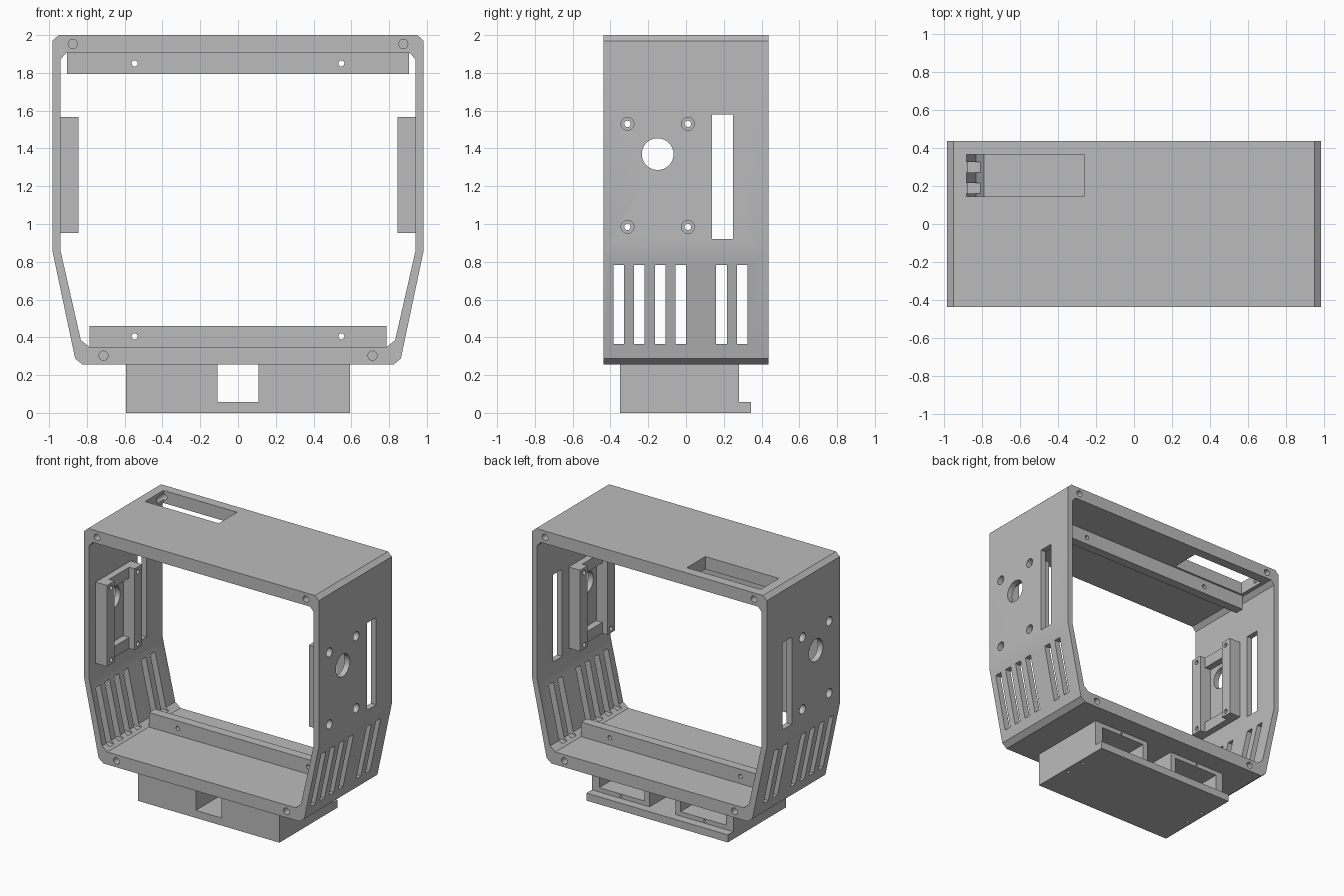
import bpy, bmesh, math
from mathutils import Matrix, Vector

if "Cube" in bpy.data.objects:
    bpy.data.objects.remove(bpy.data.objects["Cube"], do_unlink=True)

grey = bpy.data.materials.new("plain_grey")
grey.use_nodes = True
COLOUR = (0.5, 0.5, 0.5, 1)
grey.diffuse_color = COLOUR
grey.node_tree.nodes["Principled BSDF"].inputs["Base Color"].default_value = COLOUR


def finish(name, bm):
    bmesh.ops.recalc_face_normals(bm, faces=bm.faces)
    mesh = bpy.data.meshes.new(name)
    bm.to_mesh(mesh)
    bm.free()
    mesh.materials.append(grey)
    obj = bpy.data.objects.new(name, mesh)
    bpy.context.collection.objects.link(obj)
    return obj


def box(name, x, y, z):
    """Box from three (low, high) ranges."""
    bm = bmesh.new()
    bmesh.ops.create_cube(bm, size=1)
    for v in bm.verts:
        v.co = Vector([(a + b) / 2 + c * (b - a) for (a, b), c in zip((x, y, z), v.co)])
    return finish(name, bm)


def rod(axis, centre, radius, length):
    """Round cutter along one axis."""
    turn = {"X": Matrix.Rotation(math.pi / 2, 4, "Y"),
            "Y": Matrix.Rotation(math.pi / 2, 4, "X"),
            "Z": Matrix()}[axis]
    bm = bmesh.new()
    bmesh.ops.create_cone(bm, cap_ends=True, segments=32, radius1=radius, radius2=radius,
                          depth=length, matrix=Matrix.Translation(centre) @ turn)
    return finish("cutter", bm)


def prism(name, half, y0, y1):
    """Mirror a half outline in x and extrude it along y."""
    outline = half + [(-x, z) for x, z in reversed(half)]
    bm = bmesh.new()
    face = bm.faces.new([bm.verts.new((x, y0, z)) for x, z in outline])
    new = bmesh.ops.extrude_face_region(bm, geom=[face])["geom"]
    bmesh.ops.translate(bm, vec=(0, y1 - y0, 0),
                        verts=[g for g in new if isinstance(g, bmesh.types.BMVert)])
    return finish(name, bm)


def activate(obj):
    bpy.ops.object.select_all(action="DESELECT")
    obj.select_set(True)
    bpy.context.view_layer.objects.active = obj


def boolean(obj, others, operation="DIFFERENCE"):
    activate(obj)
    for other in others:
        mod = obj.modifiers.new("shape", "BOOLEAN")
        mod.operation, mod.solver, mod.object = operation, "EXACT", other
        bpy.ops.object.modifier_apply(modifier=mod.name)
        bpy.data.objects.remove(other, do_unlink=True)


def smooth(obj):
    activate(obj)
    bpy.ops.object.shade_smooth_by_angle(angle=math.radians(30))


DEPTH = 0.437
WIDE = (-1.5, 1.5)
MOUNT_Y, MOUNT_Z = (-0.31, 0.01), (0.985, 1.53)

# Ring-shaped outer frame
frame = prism("frame", [(0.95, 2), (0.983, 1.97), (0.983, 0.86), (0.862, 0.287), (0.822, 0.255)],
              -DEPTH, DEPTH)
cuts = [prism("cutter", [(0.91, 1.905), (0.94, 1.872), (0.94, 0.86), (0.832, 0.385), (0.788, 0.35)],
              -1, 1)]
# Ventilation slots, cable slots and round openings in both side walls
for y in (-0.385, -0.275, -0.165, -0.055, 0.16, 0.27):
    cuts.append(box("cutter", WIDE, (y, y + 0.056), (0.365, 0.783)))
cuts.append(box("cutter", WIDE, (0.138, 0.248), (0.92, 1.58)))
cuts.append(rod("X", (0, -0.15, 1.37), 0.084, 3))
cuts += [rod("X", (0, y, z), 0.034, 3) for y in MOUNT_Y for z in MOUNT_Z]
# Opening in the roof
cuts.append(box("cutter", (-0.88, -0.263), (0.145, 0.365), (1.88, 2.1)))
# Blind screw holes in the front and back rims
for x, z in ((0.875, 1.953), (0.712, 0.303)):
    cuts += [rod("Y", (sx * x, sy * DEPTH, z), 0.024, 0.3) for sx in (-1, 1) for sy in (-1, 1)]
boolean(frame, cuts)
smooth(frame)

# Drilled rails across the ceiling and floor
for name, half, low, high in (("top_rail", 0.905, 1.795, 1.905), ("bottom_rail", 0.787, 0.35, 0.46)):
    rail = box(name, (-half, half), (0.06, 0.13), (low, high))
    boolean(rail, [rod("Y", (x, 0, (low + high) / 2), 0.016, 1) for x in (-0.547, 0.547)])
    smooth(rail)

# Mounting brackets on the inner side walls
for side, name in ((1, "left_bracket"), (-1, "right_bracket")):
    def span(inner):
        return tuple(sorted((side * inner, side * 0.94)))
    bracket = box(name, span(0.845), (-0.36, 0.06), (0.952, 1.567))
    cuts = [box("cutter", tuple(sorted((side * 0.7, side * 0.97))), (-0.27, -0.03), (1.035, 1.485)),
            box("cutter", tuple(sorted((side * 0.7, side * 0.89))), (-0.27, -0.03), (0.9, 1.7))]
    cuts += [rod("X", (side * 0.9, y, z), 0.017, 0.5) for y in MOUNT_Y for z in MOUNT_Z]
    boolean(bracket, cuts)
    smooth(bracket)

# Foot: plate carrying two hollow boxes with a channel between them
foot = box("foot_plate", (-0.592, 0.592), (-0.35, 0.345), (0, 0.057))
boxes, cuts = [], []
for s in (-1, 1):
    boxes.append(box("foot_box", tuple(sorted((s * 0.108, s * 0.592))), (-0.35, 0.28), (0.03, 0.255)))
    cuts.append(box("cutter", tuple(sorted((s * 0.15, s * 0.53))), (-0.3, 0.5), (0.09, 0.222)))
    cuts += [rod("Y", (s * 0.35, 0.28, z), 0.009, 0.3) for z in (0.073, 0.239)]
    cuts += [rod("Z", (s * 0.555, y, 0), 0.012, 0.2) for y in (-0.07, 0.09)]
boolean(foot, boxes, "UNION")
boolean(foot, cuts)
smooth(foot)
